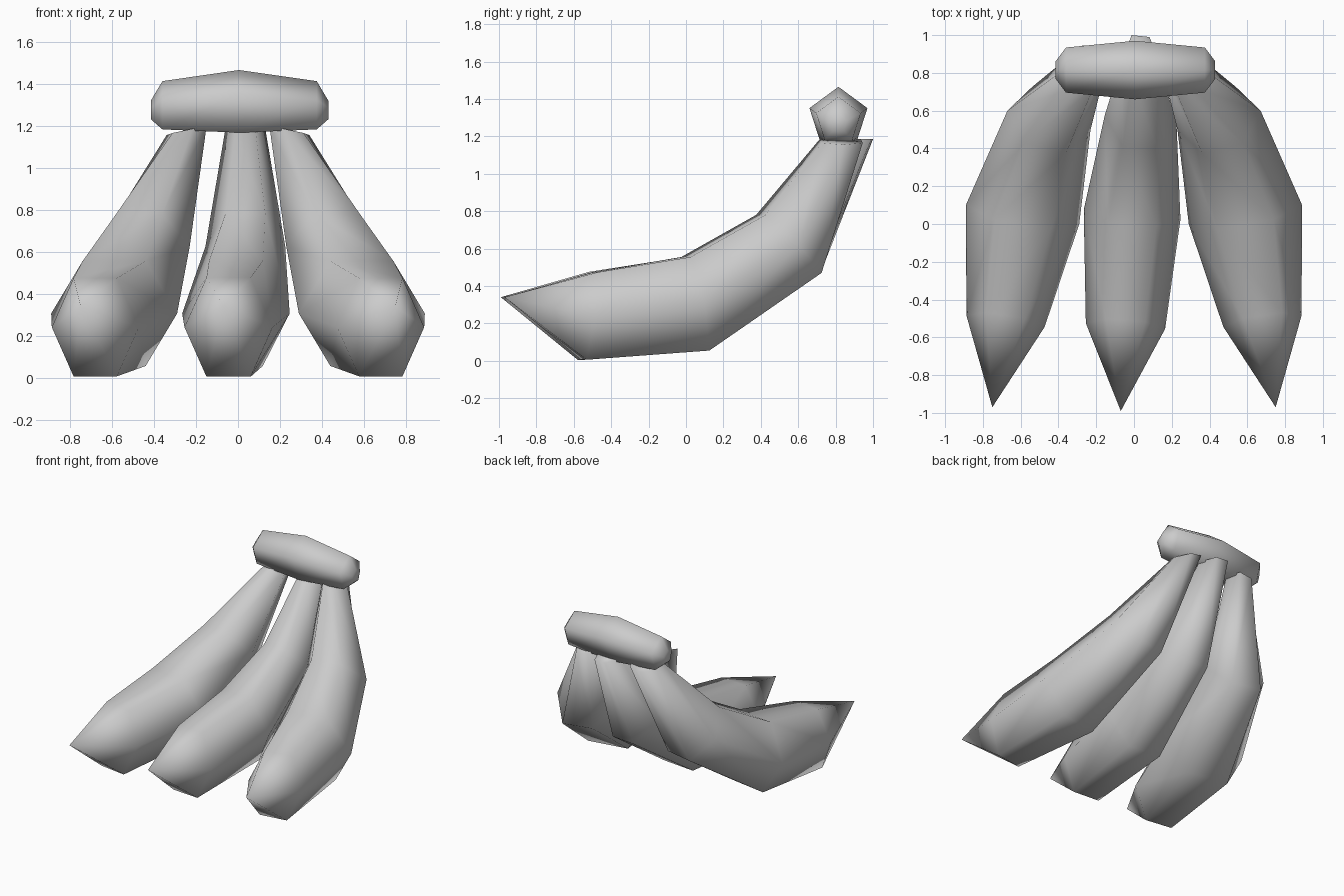
import bpy, bmesh, math
from mathutils import Vector

if "Cube" in bpy.data.objects:
    bpy.data.objects.remove(bpy.data.objects["Cube"])


def loft(name, rings, tip=None):
    """Skin a list of point rings; close the first end with a tip or a cap."""
    bm = bmesh.new()
    loops = [[bm.verts.new(p) for p in ring] for ring in rings]
    n = len(loops[0])
    for a, b in zip(loops, loops[1:]):
        for i in range(n):
            j = (i + 1) % n
            bm.faces.new((a[i], a[j], b[j], b[i]))
    if tip:
        t = bm.verts.new(tip)
        for i in range(n):
            bm.faces.new((t, loops[0][(i + 1) % n], loops[0][i]))
    else:
        bm.faces.new(loops[0])
    bm.faces.new(loops[-1])
    bmesh.ops.recalc_face_normals(bm, faces=bm.faces)
    me = bpy.data.meshes.new(name)
    bm.to_mesh(me)
    bm.free()
    for p in me.polygons:
        p.use_smooth = True
    ob = bpy.data.objects.new(name, me)
    bpy.context.collection.objects.link(ob)
    return ob


def hexagon(center, side, up):
    """Six-sided banana section: side = half-width vector, up = half-height."""
    c, s, u = Vector(center), Vector(side), Vector(up)
    return [c + s * math.cos(k * math.pi / 3)
            + u * (math.sin(k * math.pi / 3) / math.sin(math.pi / 3))
            for k in range(6)]


def banana(name, tip, sections, flip=1):
    m = lambda v: (v[0] * flip, v[1], v[2])
    loft(name, [hexagon(m(c), m(s), m(u)) for c, s, u in sections], m(tip))


# Middle banana
banana("middle_banana", (-0.07, -0.99, 0.34), [
    ((-0.045, -0.54, 0.24), (0.21, -0.015, 0), (0, 0.03, 0.236)),
    ((-0.01, 0.05, 0.305), (0.256, -0.025, 0), (0, -0.05, 0.25)),
    ((0.035, 0.555, 0.625), (0.19, -0.02, 0), (0, -0.155, 0.155)),
    ((0.035, 0.87, 1.185), (0.095, -0.01, 0), (0, -0.125, 0.0)),
])

# Outer bananas, mirrored left and right
outer = [
    ((0.68, -0.515, 0.24), (0.207, 0.03, 0), (0, 0.03, 0.234)),
    ((0.59, 0.05, 0.305), (0.30, 0.05, 0), (0, -0.05, 0.25)),
    ((0.45, 0.55, 0.625), (0.22, 0.05, 0), (0.02, -0.15, 0.155)),
    ((0.245, 0.83, 1.175), (0.095, 0.01, -0.02), (0.02, -0.11, 0.0)),
]
for name, flip in (("right_banana", 1), ("left_banana", -1)):
    banana(name, (0.75, -0.97, 0.34), outer, flip)


# Crown joining the bananas: tapered five-sided bar
def pentagon(x, z, s):
    return [(x, 0.815 + 0.163 * s * math.sin(a), z + 0.165 * s * math.cos(a))
            for a in (k * math.tau / 5 for k in range(5))]


loft("crown", [pentagon(x, z, s) for x, z, s in (
    (-0.415, 1.27, 0.3), (-0.36, 1.285, 0.77), (0.005, 1.30, 1.0),
    (0.375, 1.285, 0.77), (0.43, 1.27, 0.3))])
